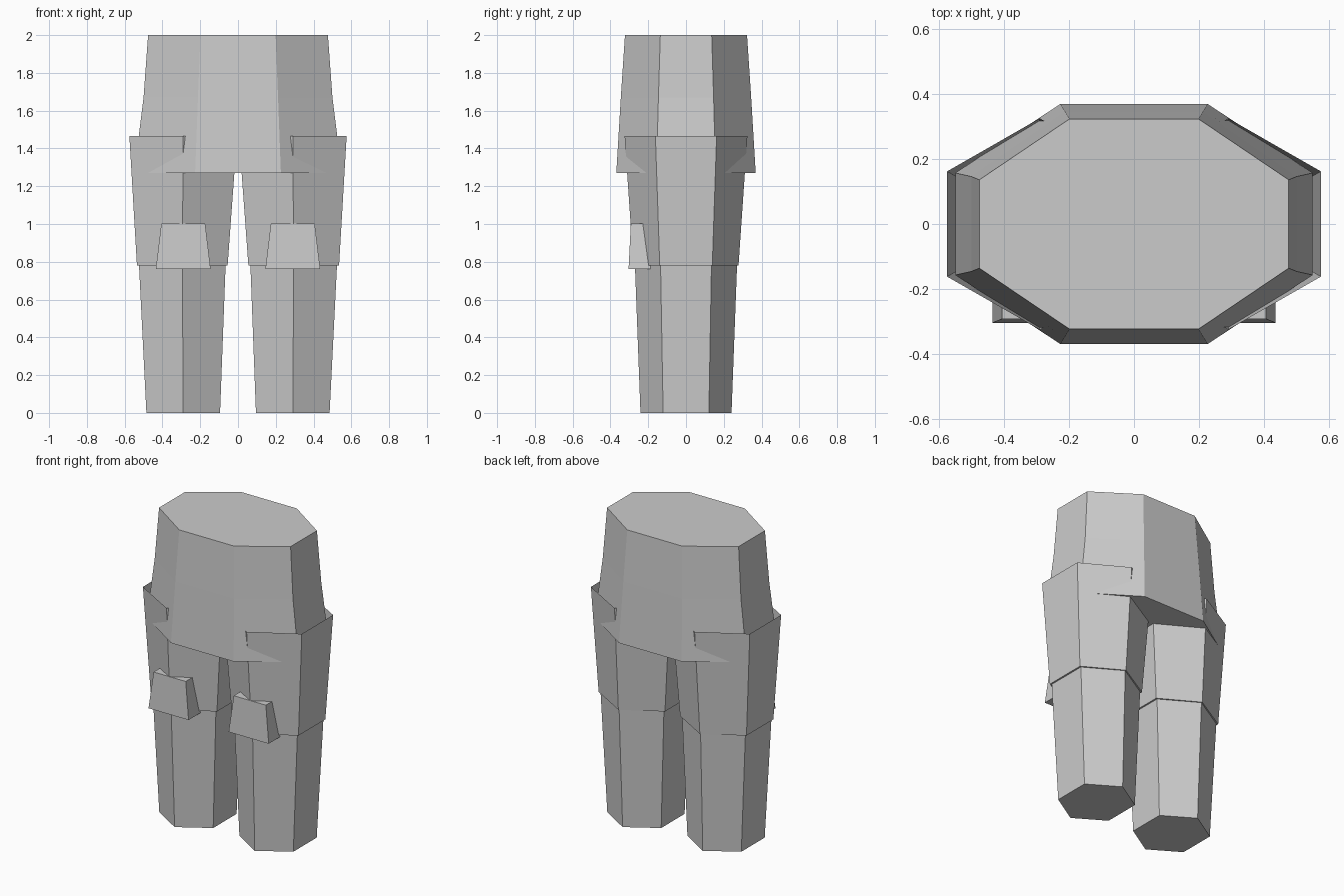
import bpy, bmesh

if "Cube" in bpy.data.objects:
    bpy.data.objects.remove(bpy.data.objects["Cube"])

grey = bpy.data.materials.new("plain grey")
grey.diffuse_color = (0.6, 0.6, 0.6, 1)
grey.use_nodes = True
grey.node_tree.nodes["Principled BSDF"].inputs["Base Color"].default_value = grey.diffuse_color


def loft(name, rings, cap_bottom=True, cap_top=True):
    """Skin a stack of equal-sided rings, listed from bottom to top."""
    bm = bmesh.new()
    rows = [[bm.verts.new(p) for p in ring] for ring in rings]
    n = len(rows[0])
    for a, b in zip(rows, rows[1:]):
        for i in range(n):
            j = (i + 1) % n
            bm.faces.new((a[i], a[j], b[j], b[i]))
    if cap_bottom:
        bm.faces.new(rows[0][::-1])
    if cap_top:
        bm.faces.new(rows[-1])
    mesh = bpy.data.meshes.new(name)
    bm.normal_update()
    bm.to_mesh(mesh)
    bm.free()
    mesh.materials.append(grey)
    obj = bpy.data.objects.new(name, mesh)
    bpy.context.collection.objects.link(obj)
    return obj


def octagon(z, side_x, side_y, front_x, front_y):
    quarter = [(side_x, side_y), (front_x, front_y)]
    pts = quarter + [(-x, y) for x, y in quarter[::-1]]
    pts += [(-x, -y) for x, y in pts]
    return [(x, y, z) for x, y in pts]


def hexagon(z, cx, half_x, side_y, ridge_y):
    pts = [(half_x, -side_y), (half_x, side_y), (0, ridge_y),
           (-half_x, side_y), (-half_x, -side_y), (0, -ridge_y)]
    return [(cx + x, y, z) for x, y in pts]


def rectangle(z, cx, half_x, front_y, back_y):
    return [(cx - half_x, front_y, z), (cx + half_x, front_y, z),
            (cx + half_x, back_y, z), (cx - half_x, back_y, z)]


# Pelvis
loft("pelvis", [octagon(1.27, 0.55, 0.157, 0.227, 0.369),
                octagon(1.67, 0.50, 0.146, 0.212, 0.345),
                octagon(2.0, 0.476, 0.136, 0.199, 0.323)])

for side, s in (("left", 1), ("right", -1)):
    c = 0.29 * s
    # Thigh sleeve, open at the top
    loft(side + "_thigh", [hexagon(0.78, 0.295 * s, 0.24, 0.139, 0.278),
                           hexagon(1.465, c, 0.285, 0.162, 0.325)],
         cap_top=False)
    # Shin
    loft(side + "_shin", [hexagon(0, c, 0.195, 0.121, 0.241),
                          hexagon(0.8, 0.295 * s, 0.23, 0.135, 0.271)])
    # Knee pad
    loft(side + "_knee_pad", [rectangle(0.763, c, 0.145, -0.304, -0.16),
                              rectangle(1.003, c, 0.116, -0.292, -0.16)])
